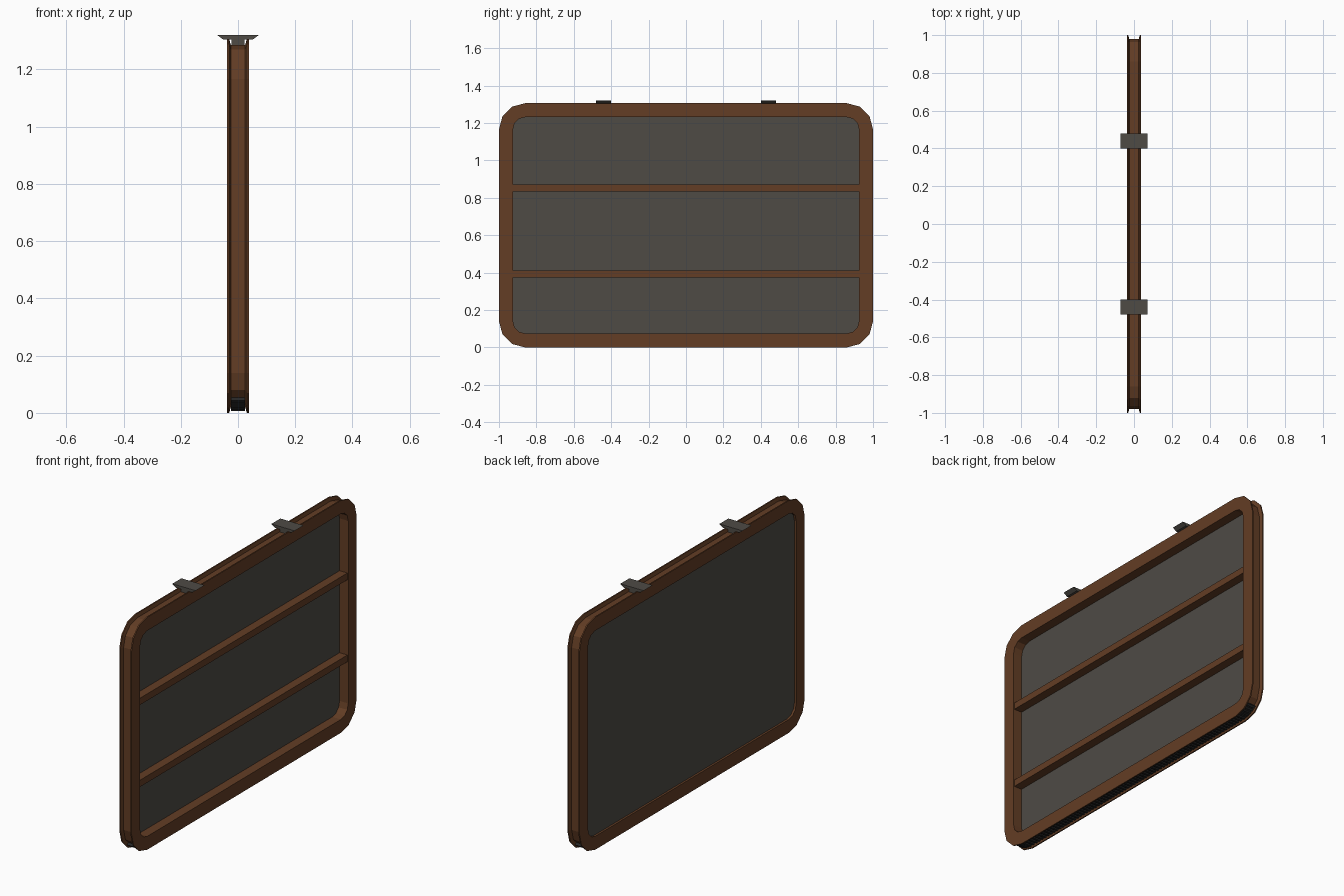
import bpy, bmesh
from math import sin, cos, pi, radians
from mathutils import Matrix, Vector

if "Cube" in bpy.data.objects:
    bpy.data.objects.remove(bpy.data.objects["Cube"], do_unlink=True)

HALF_Y, HEIGHT, RADIUS = 1.0, 1.306, 0.14


def material(name, colour):
    m = bpy.data.materials.new(name)
    m.use_nodes = True
    m.diffuse_color = (*colour, 1)
    m.node_tree.nodes["Principled BSDF"].inputs["Base Color"].default_value = (*colour, 1)
    return m


wood = material("brown wood", (0.125, 0.047, 0.018))
slate = material("slate grey", (0.077, 0.07, 0.06))
rubber = material("dark rubber", (0.02, 0.02, 0.02))


def finish(bm, name, mat):
    bmesh.ops.recalc_face_normals(bm, faces=bm.faces)
    mesh = bpy.data.meshes.new(name)
    bm.to_mesh(mesh)
    bm.free()
    mesh.materials.append(mat)
    obj = bpy.data.objects.new(name, mesh)
    bpy.context.collection.objects.link(obj)
    return obj


def rounded_loop(bm, x, inset):
    """Rounded rectangle with three facets per corner."""
    r = RADIUS - inset
    verts = []
    for corner, (sy, sz) in enumerate([(1, 1), (-1, 1), (-1, -1), (1, -1)]):
        cy = sy * (HALF_Y - RADIUS)
        cz = HEIGHT / 2 + sz * (HEIGHT / 2 - RADIUS)
        for i in range(4):
            a = (corner + i / 3) * pi / 2
            verts.append(bm.verts.new((x, cy + r * cos(a), cz + r * sin(a))))
    return verts


def bridge(bm, a, b):
    for i in range(len(a)):
        j = (i + 1) % len(a)
        bm.faces.new((a[i], a[j], b[j], b[i]))


def add_box(bm, centre, size, rotation=Matrix()):
    m = Matrix.Translation(centre) @ rotation @ Matrix.Diagonal((*size, 1))
    return bmesh.ops.create_cube(bm, size=1, matrix=m)["verts"]


# Frame: section (x, inset) with a groove around the outer edge
section = [(-.038, 0), (-.031, 0), (-.025, .02), (.025, .02),
           (.031, 0), (.038, 0), (.038, .075), (-.038, .075)]
bm = bmesh.new()
loops = [rounded_loop(bm, x, inset) for x, inset in section]
for i, loop in enumerate(loops):
    bridge(bm, loop, loops[(i + 1) % len(loops)])
finish(bm, "frame", wood)

# Panel, set just inside the rear face
bm = bmesh.new()
back, front = rounded_loop(bm, -.026, .072), rounded_loop(bm, -.016, .072)
bridge(bm, back, front)
bm.faces.new(back)
bm.faces.new(front)
finish(bm, "panel", slate)

# Cross bars
for name, z in (("lower_bar", .392), ("upper_bar", .853)):
    bm = bmesh.new()
    add_box(bm, (.008, 0, z), (.05, 1.86, .038))
    finish(bm, name, wood)

# Top clips: flared plate on a stem seated in the groove
for name, y in (("front_clip", -.44), ("rear_clip", .44)):
    bm = bmesh.new()
    for v in add_box(bm, (0, y, 1.312), (.145, .08, .016)):
        if v.co.z < 1.312:
            v.co.x *= .7
    add_box(bm, (0, y, 1.296), (.046, .07, .024))
    finish(bm, name, slate)

# Ribbed strip in the bottom groove, curling up into both corners
bm = bmesh.new()
straight = HALF_Y - RADIUS
add_box(bm, (0, 0, .017), (.05, 2 * straight, .008))
count = 72
for i in range(count + 1):
    add_box(bm, (0, straight * (2 * i / count - 1), .013), (.05, .012, .014))
for side in (-1, 1):
    for degrees in range(8, 48, 8):
        a = radians(degrees) * side
        r = RADIUS - .016
        centre = Vector((0, side * straight + r * sin(a), RADIUS - r * cos(a)))
        add_box(bm, centre, (.05, .013, .014), Matrix.Rotation(a, 4, 'X'))
finish(bm, "ribbed_strip", rubber)
